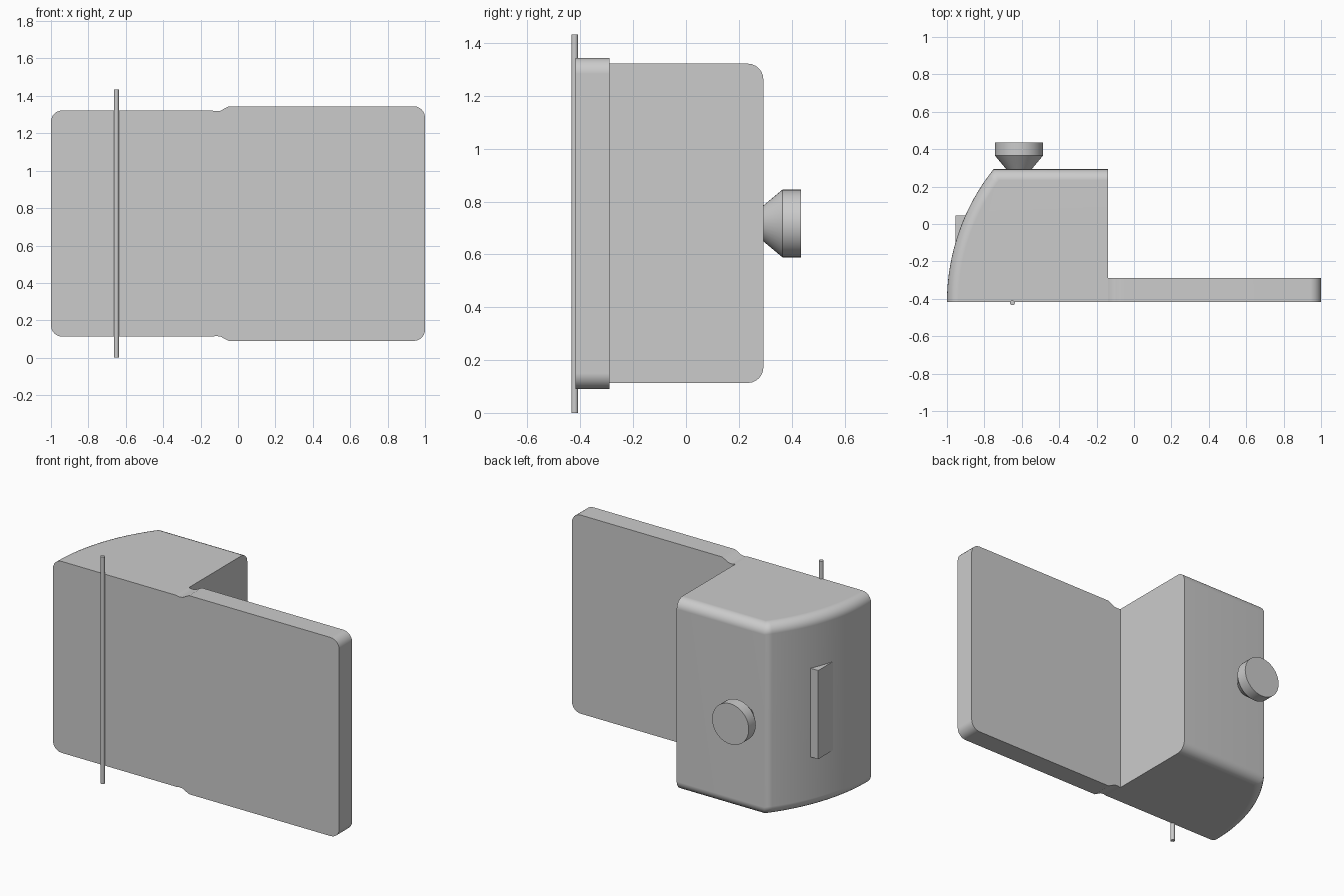
import bpy, bmesh, math
from mathutils import Vector

cube = bpy.data.objects.get("Cube")
if cube:
    bpy.data.objects.remove(cube, do_unlink=True)

grey = bpy.data.materials.new("plain grey")
grey.use_nodes = True
grey.diffuse_color = (0.6, 0.6, 0.6, 1)
grey.node_tree.nodes["Principled BSDF"].inputs["Base Color"].default_value = (0.6, 0.6, 0.6, 1)

FRONT, STEP, BACK = -0.418, -0.29, 0.293
SPLIT = -0.14          # where the housing meets the panel
MID = 0.717            # height of the centre line


def finish(name, bm, angle=40):
    """Turn a bmesh into a shaded object."""
    bmesh.ops.recalc_face_normals(bm, faces=bm.faces)
    mesh = bpy.data.meshes.new(name)
    bm.to_mesh(mesh)
    bm.free()
    mesh.materials.append(grey)
    obj = bpy.data.objects.new(name, mesh)
    bpy.context.collection.objects.link(obj)
    bpy.ops.object.select_all(action='DESELECT')
    obj.select_set(True)
    bpy.context.view_layer.objects.active = obj
    bpy.ops.object.shade_smooth_by_angle(angle=math.radians(angle))
    mod = obj.modifiers.new("flat face normals", 'WEIGHTED_NORMAL')
    mod.keep_sharp = True
    return obj


def prism(points, offset):
    """Extrude a closed outline along an offset."""
    bm = bmesh.new()
    face = bm.faces.new([bm.verts.new(p) for p in points])
    out = bmesh.ops.extrude_face_region(bm, geom=[face])
    verts = [v for v in out["geom"] if isinstance(v, bmesh.types.BMVert)]
    bmesh.ops.translate(bm, verts=verts, vec=offset)
    bmesh.ops.recalc_face_normals(bm, faces=bm.faces)
    return bm


def round_edges(bm, rule, radius, segments=6):
    edges = [e for e in bm.edges if rule(e.verts[0].co, e.verts[1].co)]
    bmesh.ops.bevel(bm, geom=edges, offset=radius, offset_type='OFFSET',
                    segments=segments, profile=0.5, affect='EDGES')


def revolve(name, rings, centre, axis, sides, angle=30):
    """Closed turned part from (distance, radius) rings."""
    turn = Vector((0, 0, 1)).rotation_difference(Vector(axis))
    bm = bmesh.new()
    loops = []
    for d, r in rings:
        loops.append([bm.verts.new(Vector(centre) + turn @ Vector(
            (r * math.cos(math.tau * i / sides), r * math.sin(math.tau * i / sides), d)))
            for i in range(sides)])
    for a, b in zip(loops, loops[1:]):
        for i in range(sides):
            j = (i + 1) % sides
            bm.faces.new((a[i], a[j], b[j], b[i]))
    bm.faces.new(loops[0])
    bm.faces.new(loops[-1])
    return finish(name, bm, angle)


# Housing: curved outer side, flat back, rounded top and bottom rims
R = 1.14
sweep = math.asin((BACK - FRONT) / R)
outline = [(SPLIT, BACK), (SPLIT, FRONT)]
for i in range(17):
    a = sweep * i / 16
    outline.append((-1 + R - R * math.cos(a), FRONT + R * math.sin(a)))
low, high = 0.113, 1.322
housing = prism([(x, y, low) for x, y in outline], (0, 0, high - low))


def outer_rim(p, q):
    m = (p + q) / 2
    return abs(p.z - q.z) < 1e-4 and m.y > FRONT + 0.001 and m.x < SPLIT - 0.001


round_edges(housing, outer_rim, 0.06)
finish("housing", housing, 60)

# Front panel: thin slab that widens just past the housing
half = [(SPLIT, 0.605), (-0.12, 0.601), (-0.095, 0.603), (-0.05, 0.627), (1, 0.627)]
outline = [(x, MID + h) for x, h in half] + [(x, MID - h) for x, h in reversed(half)]
panel = prism([(x, FRONT, z) for x, z in outline], (0, STEP - FRONT, 0))
round_edges(panel, lambda p, q: p.x > 0.99 and q.x > 0.99 and abs(p.y - q.y) > 0.05, 0.06)
finish("front_panel", panel)

# Pull handle on the curved side
x0, x1, y0, y1 = -0.955, -0.87, -0.13, 0.045
handle = prism([(x0, y0, MID - 0.28), (x1, y0, MID - 0.28),
                (x1, y1, MID - 0.28), (x0, y1, MID - 0.28)], (0, 0, 0.56))
finish("side_handle", handle)

# Flared knob on the back
revolve("back_knob", [(0, 0.068), (0.072, 0.128), (0.142, 0.128)],
        (-0.615, BACK, MID), (0, 1, 0), 40)

# Thin upright rod on the front
revolve("front_rod", [(0, 0.0135), (1.433, 0.0135)], (-0.65, -0.4215, 0), (0, 0, 1), 10, 50)
